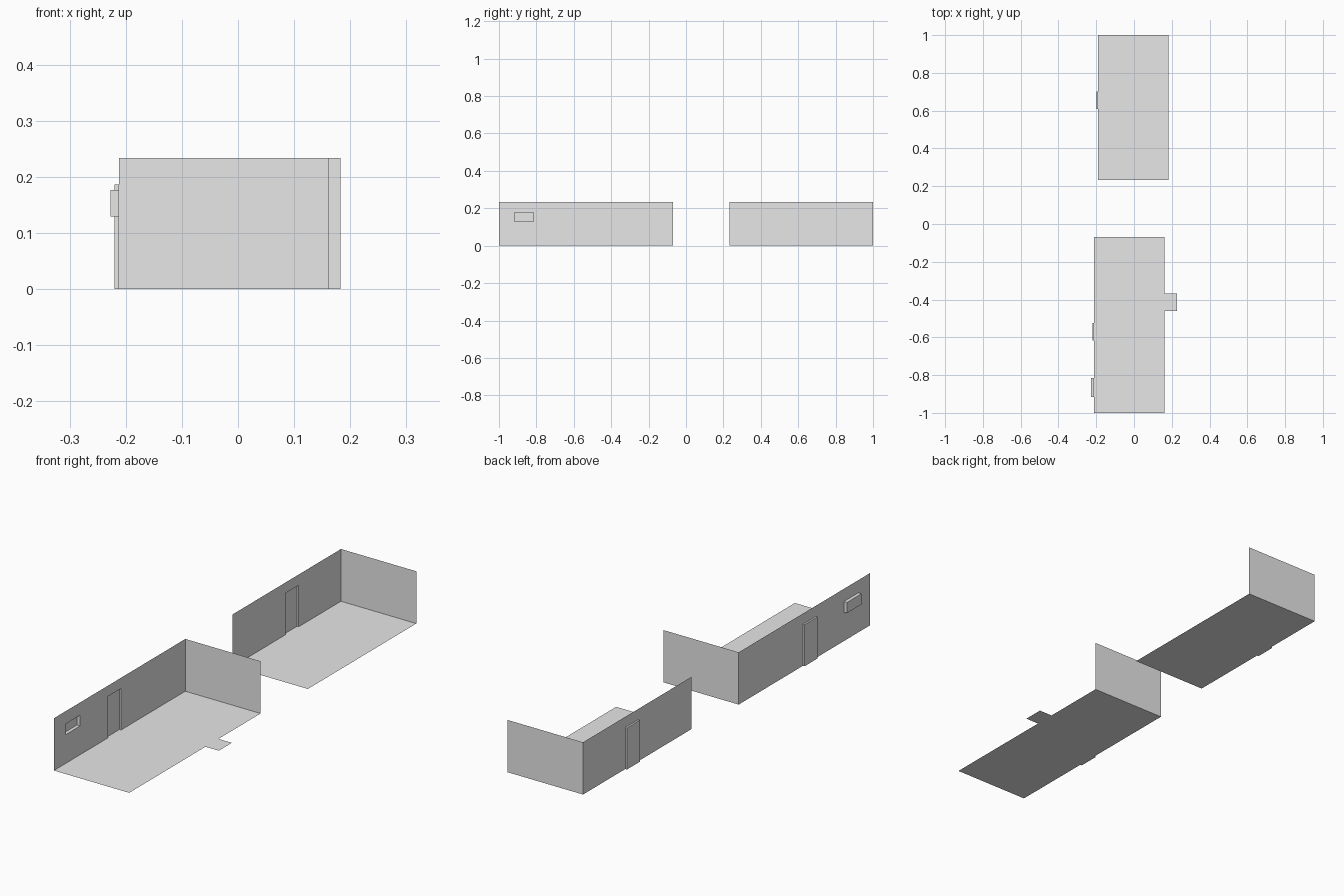
import bpy
import bmesh
from mathutils import Vector

if "Cube" in bpy.data.objects:
    bpy.data.objects.remove(bpy.data.objects["Cube"], do_unlink=True)

HEIGHT = 0.234
WIDTH = 0.373

grey = bpy.data.materials.new("light_grey")
grey.use_nodes = True
grey.diffuse_color = (0.8, 0.8, 0.8, 1)
grey.node_tree.nodes["Principled BSDF"].inputs["Base Color"].default_value = (0.8, 0.8, 0.8, 1)


def finish(name, bm):
    mesh = bpy.data.meshes.new(name)
    bm.to_mesh(mesh)
    bm.free()
    mesh.materials.append(grey)
    obj = bpy.data.objects.new(name, mesh)
    bpy.context.collection.objects.link(obj)
    return obj


def sheet(bm, corner, u, v):
    """Flat rectangle spanned by two edge vectors, facing u x v."""
    c, u, v = Vector(corner), Vector(u), Vector(v)
    return bm.faces.new([bm.verts.new(p) for p in (c, c + u, c + u + v, c + v)])


def panel(name, corner, u, v):
    bm = bmesh.new()
    sheet(bm, corner, u, v)
    return finish(name, bm)


def side_wall(name, x, y0, y1, openings):
    """Thin wall facing +x, with recesses (y0, y1, z0, z1, depth) pushed outward."""
    bm = bmesh.new()
    sheet(bm, (x, y0, 0), (0, y1 - y0, 0), (0, 0, HEIGHT))
    # cut the wall along the edges of every opening
    for a, b, c, d, depth in openings:
        for axis, values in ((1, (a, b)), (2, (c, d))):
            for value in values:
                point, normal = Vector((x, y0, 0)), Vector((0, 0, 0))
                point[axis], normal[axis] = value, 1
                bmesh.ops.bisect_plane(bm, geom=bm.verts[:] + bm.edges[:] + bm.faces[:],
                                       plane_co=point, plane_no=normal)
    # push the cells of each opening out through the wall
    for a, b, c, d, depth in openings:
        cells = []
        for f in bm.faces:
            m = f.calc_center_median()
            if abs(m.x - x) < 1e-5 and a < m.y < b and c < m.z < d:
                cells.append(f)
        result = bmesh.ops.extrude_face_region(bm, geom=cells)["geom"]
        moved = [g for g in result if isinstance(g, bmesh.types.BMVert)]
        bmesh.ops.translate(bm, verts=moved, vec=(-depth, 0, 0))
        leftover = [f for f in cells if f.is_valid]
        if leftover:
            bmesh.ops.delete(bm, geom=leftover, context='FACES_ONLY')
    return finish(name, bm)


def room(prefix, x, y0, y1, openings):
    panel(prefix + "_floor", (x, y0, 0), (WIDTH, 0, 0), (0, y1 - y0, 0))
    panel(prefix + "_end_wall", (x, y1, 0), (WIDTH, 0, 0), (0, 0, HEIGHT))
    side_wall(prefix + "_side_wall", x, y0, y1, openings)


# front room with a doorway and a window recess
front_door = (-0.617, -0.525, 0, 0.186, 0.008)
window = (-0.917, -0.815, 0.129, 0.177, 0.015)
room("front_room", -0.212, -1.0, -0.07, [front_door, window])

# threshold on the open side of the front room
panel("threshold", (0.161, -0.46, 0), (0.066, 0, 0), (0, 0.092, 0))

# back room with a doorway
back_door = (0.609, 0.701, 0, 0.186, 0.008)
room("back_room", -0.19, 0.233, 1.0, [back_door])
